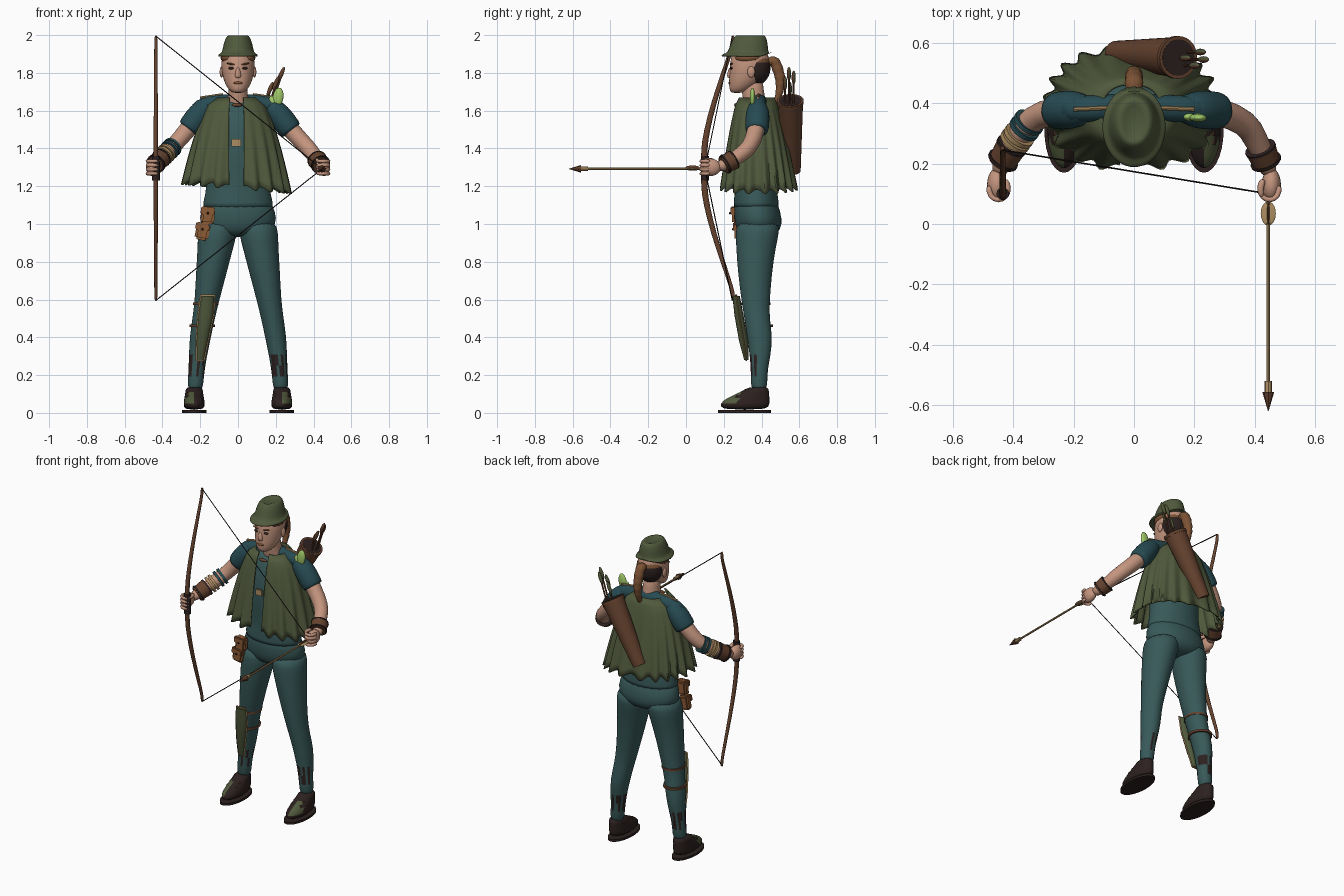
import bpy, bmesh, math
from mathutils import Vector, Matrix, Quaternion

cube = bpy.data.objects.get("Cube")
if cube:
    bpy.data.objects.remove(cube, do_unlink=True)


def material(name, r, g, b):
    m = bpy.data.materials.new(name)
    m.use_nodes = True
    m.diffuse_color = (r, g, b, 1)
    bsdf = next(n for n in m.node_tree.nodes if n.type == "BSDF_PRINCIPLED")
    bsdf.inputs["Base Color"].default_value = (r, g, b, 1)
    bsdf.inputs["Roughness"].default_value = 0.8
    return m


TEAL = material("teal cloth", 0.04, 0.1, 0.1)
BLUE = material("blue teal cloth", 0.02, 0.07, 0.085)
GREEN = material("olive green cloth", 0.08, 0.1, 0.045)
SKIN = material("skin", 0.55, 0.3, 0.21)
LEATHER = material("brown leather", 0.13, 0.055, 0.028)
DARK = material("dark brown", 0.025, 0.015, 0.014)
HAIR = material("auburn hair", 0.2, 0.085, 0.035)
TAN = material("tan trim", 0.42, 0.27, 0.12)
LEAF = material("light green feather", 0.35, 0.58, 0.14)
POUCH = material("orange leather", 0.26, 0.1, 0.035)


def finish(name, bm, mats, rule=None, subdivide=0):
    """Turn a bmesh into a shaded object; rule maps a face centre to a material slot."""
    bmesh.ops.recalc_face_normals(bm, faces=bm.faces)
    mesh = bpy.data.meshes.new(name)
    bm.to_mesh(mesh)
    bm.free()
    for m in mats if isinstance(mats, tuple) else (mats,):
        mesh.materials.append(m)
    if rule:
        for p in mesh.polygons:
            p.material_index = rule(p.center)
    mesh.shade_smooth()
    if not subdivide:
        mesh.set_sharp_from_angle(angle=math.radians(40))
    ob = bpy.data.objects.new(name, mesh)
    bpy.context.scene.collection.objects.link(ob)
    if subdivide:
        mod = ob.modifiers.new("smooth", "SUBSURF")
        mod.levels = mod.render_levels = subdivide
    return ob


def tube(name, rings, mats, seg=16, level=False, rule=None, subdivide=1):
    """Loft rings (x, y, z, rx[, ry]); level keeps every ring horizontal."""
    bm = bmesh.new()
    centres = [Vector(r[:3]) for r in rings]
    loops = []
    for i, r in enumerate(rings):
        way = centres[min(i + 1, len(rings) - 1)] - centres[max(i - 1, 0)]
        q = Quaternion() if level else Vector((0, 0, 1)).rotation_difference(way)
        loop = []
        for k in range(seg):
            a = math.tau * k / seg
            loop.append(bm.verts.new(centres[i] + q @ Vector((r[3] * math.cos(a), r[-1] * math.sin(a), 0))))
        loops.append(loop)
    for a, b in zip(loops, loops[1:]):
        for k in range(seg):
            bm.faces.new((a[k], a[k - 1], b[k - 1], b[k]))
    bm.faces.new(loops[0])
    bm.faces.new(loops[-1])
    return finish(name, bm, mats, rule, subdivide)


def stack(name, rings, mats, x=0, **kw):
    """Horizontal rings given as (z, rx, ry, y)."""
    return tube(name, [(x, y, z, rx, ry) for z, rx, ry, y in rings], mats, level=True, **kw)


def rod(name, a, b, r, mats, r2=None, seg=8):
    return tube(name, [(*a, r), (*b, r if r2 is None else r2)], mats, seg=seg, subdivide=0)


def ball(name, loc, size, mats, rule=None, tilt=0):
    bm = bmesh.new()
    bmesh.ops.create_uvsphere(bm, u_segments=20, v_segments=12, radius=1)
    m = Matrix.Translation(loc) @ Matrix.Rotation(tilt, 4, "Y") @ Matrix.Diagonal((*size, 1))
    bm.transform(m)
    return finish(name, bm, mats, rule)


def box(name, loc, size, mats, tilt=0):
    bm = bmesh.new()
    bmesh.ops.create_cube(bm, size=1)
    bm.transform(Matrix.Translation(loc) @ Matrix.Rotation(tilt, 4, "Y") @ Matrix.Diagonal((*size, 1)))
    bmesh.ops.bevel(bm, geom=bm.edges[:], offset=min(size) * 0.25, segments=2, affect="EDGES")
    return finish(name, bm, mats)


# Torso and hips
stack("hips", [(0.93, 0.1, 0.08, 0.38), (0.97, 0.19, 0.12, 0.385), (1.03, 0.21, 0.128, 0.382),
               (1.1, 0.185, 0.118, 0.372), (1.14, 0.16, 0.1, 0.37)], TEAL, seg=24)
stack("tunic", [(1.08, 0.192, 0.123, 0.372), (1.1, 0.19, 0.122, 0.372), (1.2, 0.162, 0.108, 0.37),
                (1.4, 0.168, 0.13, 0.365), (1.55, 0.165, 0.11, 0.37), (1.63, 0.13, 0.08, 0.375),
                (1.66, 0.07, 0.05, 0.375)], TEAL, seg=24)
tube("shoulder_yoke", [(-0.24, 0.38, 1.59, 0.045), (-0.17, 0.38, 1.64, 0.045), (0, 0.39, 1.645, 0.045),
                       (0.17, 0.38, 1.64, 0.045), (0.24, 0.38, 1.59, 0.045)], BLUE)
for s in (-1, 1):
    rod("shoulder_trim", (s * 0.08, 0.385, 1.686), (s * 0.2, 0.38, 1.668), 0.007, TAN)
box("belt_buckle", (-0.01, 0.232, 1.43), (0.05, 0.012, 0.04), TAN)
ball("cape_clasp", (-0.005, 0.265, 1.63), (0.03, 0.01, 0.01), LEATHER)

# Legs with torn hems, shoes and soles


def torn(c):
    return int(0.2 < c.z < 0.3 and math.sin(c.x * 170 + c.y * 90) > 0)


for side, s in (("left", 1), ("right", -1)):
    path = [(0.1, 0.382, 1.02, 0.1, 0.11), (0.108, 0.378, 0.96, 0.106, 0.118), (0.12, 0.37, 0.87, 0.095, 0.105),
            (0.14, 0.365, 0.75, 0.083, 0.092), (0.163, 0.368, 0.6, 0.066, 0.076), (0.182, 0.375, 0.5, 0.06, 0.067),
            (0.2, 0.392, 0.4, 0.057, 0.068), (0.212, 0.392, 0.3, 0.048, 0.055), (0.217, 0.389, 0.25, 0.045, 0.048),
            (0.222, 0.387, 0.2, 0.042, 0.044), (0.228, 0.387, 0.1, 0.042, 0.044)]
    tube(side + "_leg", [(s * p[0], *p[1:]) for p in path], (TEAL, DARK), seg=20, level=True, rule=torn)
    x = s * 0.232
    stack(side + "_shoe", [(0.015, 0.055, 0.13, 0.31), (0.05, 0.058, 0.135, 0.31), (0.08, 0.053, 0.115, 0.33),
                           (0.11, 0.047, 0.075, 0.365), (0.14, 0.046, 0.055, 0.385)], (DARK, GREEN), x=x,
          rule=lambda c: int(c.z > 0.05 and c.y < 0.29 and abs(c.x) > 0.235))
    stack(side + "_sole", [(0, 0.065, 0.14, 0.31), (0.014, 0.065, 0.14, 0.31)], DARK, x=x, seg=28, subdivide=0)
    for y, z in ((0.27, 0.098), (0.3, 0.113)):
        rod(side + "_lace", (x - 0.035, y, z - 0.01), (x + 0.035, y, z - 0.01), 0.007, LEATHER)

# Neck, head and face
stack("neck", [(1.6, 0.075, 0.065, 0.37), (1.65, 0.056, 0.06, 0.365), (1.7, 0.05, 0.06, 0.352),
               (1.78, 0.05, 0.06, 0.35)], SKIN)
stack("head", [(1.692, 0.028, 0.03, 0.268), (1.715, 0.055, 0.062, 0.29), (1.76, 0.077, 0.088, 0.315),
               (1.82, 0.089, 0.105, 0.335), (1.88, 0.09, 0.105, 0.34), (1.94, 0.06, 0.08, 0.34)], SKIN, seg=24)
stack("nose", [(1.772, 0.017, 0.012, 0.232), (1.785, 0.018, 0.02, 0.235), (1.835, 0.009, 0.014, 0.241)], SKIN)
ball("lips", (0, 0.232, 1.747), (0.025, 0.008, 0.007), POUCH)
for side, s in (("left", 1), ("right", -1)):
    ball(side + "_eye", (s * 0.035, 0.24, 1.825), (0.016, 0.008, 0.007), DARK)
    ball(side + "_brow", (s * 0.037, 0.24, 1.847), (0.024, 0.008, 0.005), HAIR, tilt=-s * 0.2)
    ball(side + "_ear", (s * 0.087, 0.345, 1.805), (0.01, 0.02, 0.03), SKIN)
    ball(side + "_temple_hair", (s * 0.05, 0.33, 1.88), (0.042, 0.07, 0.03), HAIR)
ball("back_hair", (0, 0.37, 1.83), (0.085, 0.078, 0.095), (HAIR, DARK), rule=lambda c: int(c.z < 1.85))
braid = [(0, 0.42, 1.84, 0.02), (0, 0.455, 1.87, 0.028)]
for i in range(12):
    t = i / 11
    braid.append((0, 0.47 + 0.03 * math.sin(t * 3), 1.86 - 0.22 * t, (0.026 if i % 2 else 0.034) * (1 - t * t * 0.6)))
tube("ponytail", braid[::-1], HAIR)

# Hat with a pinched crown
hat = stack("hat", [(1.9, 0.08, 0.1, 0.325), (1.882, 0.1, 0.13, 0.322), (1.89, 0.108, 0.138, 0.322),
                    (1.902, 0.1, 0.125, 0.322), (1.905, 0.085, 0.108, 0.328), (1.95, 0.078, 0.1, 0.334),
                    (1.99, 0.064, 0.086, 0.34), (2.005, 0.048, 0.07, 0.34), (1.985, 0.02, 0.045, 0.335)],
            GREEN, seg=28)
for v in hat.data.vertices:
    if v.co.z < 1.9 and v.co.y > 0.4:
        v.co.z += (v.co.y - 0.4) * 0.4

# Pleated cape, open at the front
bm = bmesh.new()
ROWS, COLS = 12, 150
grid = []
for i in range(ROWS + 1):
    t = i / ROWS
    row = []
    rx, ry = 0.1 + 0.18 * t ** 0.5, 0.095 + 0.105 * t ** 0.7
    gap = math.asin(0.03 / rx)
    for k in range(COLS + 1):
        a = gap + (math.tau - 2 * gap) * k / COLS
        fold = math.cos(a * 19 + math.sin(a * 3))
        swell = 1 + 0.06 * t * fold
        sx, sy = math.sin(a), -math.cos(a)
        px = math.copysign(abs(sx) ** 0.85, sx) * rx * swell
        py = math.copysign(abs(sy) ** 0.85, sy) * ry * swell
        z = 1.67 - t * (0.475 + 0.025 * sx + 0.012 * fold)
        row.append(bm.verts.new((px - 0.008, 0.372 + 0.012 * t + py, z)))
    grid.append(row)
for a, b in zip(grid, grid[1:]):
    for k in range(COLS):
        bm.faces.new((a[k], a[k + 1], b[k + 1], b[k]))
cape = finish("cape", bm, GREEN)
cape.modifiers.new("cloth thickness", "SOLIDIFY").thickness = 0.008

# Arms, sleeves, cuffs and hands
ARMS = {"left": [(0.45, 0.16, 1.3), (0.437, 0.215, 1.315), (0.375, 0.335, 1.4), (0.285, 0.375, 1.49), (0.2, 0.38, 1.6)],
        "right": [(-0.45, 0.16, 1.3), (-0.435, 0.22, 1.32), (-0.335, 0.355, 1.42), (-0.265, 0.375, 1.5), (-0.19, 0.38, 1.6)]}
for side, path in ARMS.items():
    s = 1 if side == "left" else -1
    hand, wrist, elbow, cuff, shoulder = [Vector(p) for p in path]
    mid = wrist.lerp(elbow, 0.6)
    radii = [(hand, 0.03), (wrist, 0.033), (mid, 0.043), (elbow, 0.044), (cuff, 0.048), (shoulder, 0.05)]
    tube(side + "_arm", [(*p, r) for p, r in radii], SKIN)
    tube(side + "_sleeve", [(*cuff, 0.058), (*cuff.lerp(shoulder, 0.1), 0.064), (*cuff.lerp(shoulder, 0.6), 0.066),
                            (*shoulder, 0.062), (*(shoulder + Vector((-s * 0.05, 0, 0.045))), 0.04)], BLUE)
    start, end = wrist.lerp(hand, 0.3), wrist.lerp(elbow, 0.3)
    rod(side + "_wrist_cuff", start, end, 0.046, LEATHER, 0.052, seg=20)
    for f in (0.1, 0.9):
        p = start.lerp(end, f)
        rod(side + "_cuff_band", p, p + (end - start) * 0.12, 0.053, DARK, seg=20)
    ball(side + "_palm", (s * 0.455, 0.13, 1.3), (0.032, 0.055, 0.046), SKIN)
    for i in range(4):
        z = 1.267 + i * 0.022
        tube(side + "_finger", [(s * 0.482, 0.13, z, 0.011), (s * 0.478, 0.09, z, 0.012), (s * 0.45, 0.075, z, 0.012),
                                (s * 0.422, 0.09, z, 0.011), (s * 0.42, 0.11, z, 0.008)], SKIN, seg=8)
    tube(side + "_thumb", [(s * 0.43, 0.15, 1.335, 0.014), (s * 0.415, 0.12, 1.34, 0.013),
                           (s * 0.425, 0.085, 1.335, 0.01)], SKIN, seg=8)
wrist, elbow = Vector(ARMS["right"][1]), Vector(ARMS["right"][2])
for f, m in ((0.38, TAN), (0.5, TAN), (0.68, BLUE), (0.82, BLUE)):
    rod("bangle", wrist.lerp(elbow, f), wrist.lerp(elbow, f + 0.08), 0.053, m, seg=20)

# Bow and drawn string
limb = [(0.1, 0), (0.094, 0.1), (0.11, 0.2), (0.145, 0.34), (0.19, 0.48), (0.23, 0.6), (0.25, 0.66), (0.25, 0.705)]
points = [(y, -d) for y, d in limb[:0:-1]] + limb
tube("bow", [(-0.435, y, 1.295 + d, 0.014 - abs(d) * 0.008, 0.019 - abs(d) * 0.013) for y, d in points], LEATHER, seg=10)
rod("bow_grip", (-0.435, 0.1, 1.23), (-0.435, 0.1, 1.36), 0.021, DARK, seg=12)
for d in (-0.7, 0.7):
    rod("bow_string", (0.445, 0.1, 1.292), (-0.435, 0.245, 1.295 + d), 0.0028, DARK, seg=6)

# Nocked arrow
rod("arrow_shaft", (0.445, 0.1, 1.292), (0.445, -0.56, 1.292), 0.006, TAN)
rod("arrow_collar", (0.445, -0.52, 1.292), (0.445, -0.558, 1.292), 0.012, TAN)
rod("arrow_head", (0.445, -0.556, 1.292), (0.445, -0.62, 1.292), 0.02, LEATHER, 0.001)
ball("arrow_fletching", (0.445, 0.035, 1.292), (0.025, 0.04, 0.004), TAN)
ball("arrow_fletching_upright", (0.445, 0.035, 1.296), (0.004, 0.04, 0.014), LEATHER)

# Quiver with spare arrows
low, top = Vector((-0.06, 0.565, 1.28)), Vector((0.145, 0.552, 1.65))
rod("quiver", low, top, 0.042, LEATHER, 0.068, seg=28)
rod("quiver_rim", low.lerp(top, 0.97), low.lerp(top, 1.01), 0.071, LEATHER, seg=28)
rod("quiver_mouth", low.lerp(top, 1.005), low.lerp(top, 1.013), 0.06, DARK, seg=28)
for dx, dy, z in ((0, 0, 1.74), (0.03, -0.025, 1.77), (0.05, 0.02, 1.8), (0.06, -0.005, 1.82)):
    tip = Vector((0.18 + dx, 0.55 + dy, z))
    rod("spare_arrow", (0.14 + dx * 0.5, 0.55 + dy, 1.6), tip, 0.005, LEATHER)
    ball("spare_fletching", tip - Vector((0.01, 0, 0.025)), (0.011, 0.011, 0.04), (LEATHER, GREEN),
         rule=lambda c, y=tip.y: int(c.y > y), tilt=0.4)

# Shoulder feathers, belt pouches and shin sheath
ball("shoulder_feather", (0.212, 0.352, 1.67), (0.028, 0.014, 0.052), LEAF, tilt=0.15)
ball("shoulder_feather_small", (0.185, 0.355, 1.645), (0.02, 0.014, 0.035), LEAF, tilt=-0.3)
for name, x, y, z, tilt in (("upper_pouch", -0.16, 0.265, 1.045, 0.08), ("lower_pouch", -0.188, 0.28, 0.96, 0.2)):
    box(name, (x, y, z), (0.072, 0.045, 0.09), POUCH, tilt)
    box(name + "_flap", (x, y - 0.018, z + 0.025), (0.074, 0.025, 0.042), POUCH, tilt)
    ball(name + "_stud", (x, y - 0.032, z + 0.012), (0.006, 0.005, 0.006), DARK)
for name, grow, depth, m in (("shin_sheath", 0, 0.024, GREEN), ("sheath_trim", 0.006, 0.007, TAN)):
    tube(name, [(-0.2, 0.32, 0.28 - grow, 0.018 + grow, depth * 0.5), (-0.19, 0.305, 0.38, 0.03 + grow, depth),
                (-0.17, 0.28, 0.52, 0.04 + grow, depth), (-0.16, 0.265, 0.62 + grow, 0.034 + grow, depth * 0.8)],
         m, level=True, subdivide=0)
for z, x, y in ((0.57, -0.17, 0.37), (0.455, -0.19, 0.383)):
    stack("sheath_strap", [(z, 0.068, 0.078, y), (z + 0.014, 0.068, 0.078, y)], LEATHER, x=x, seg=24, subdivide=0)
